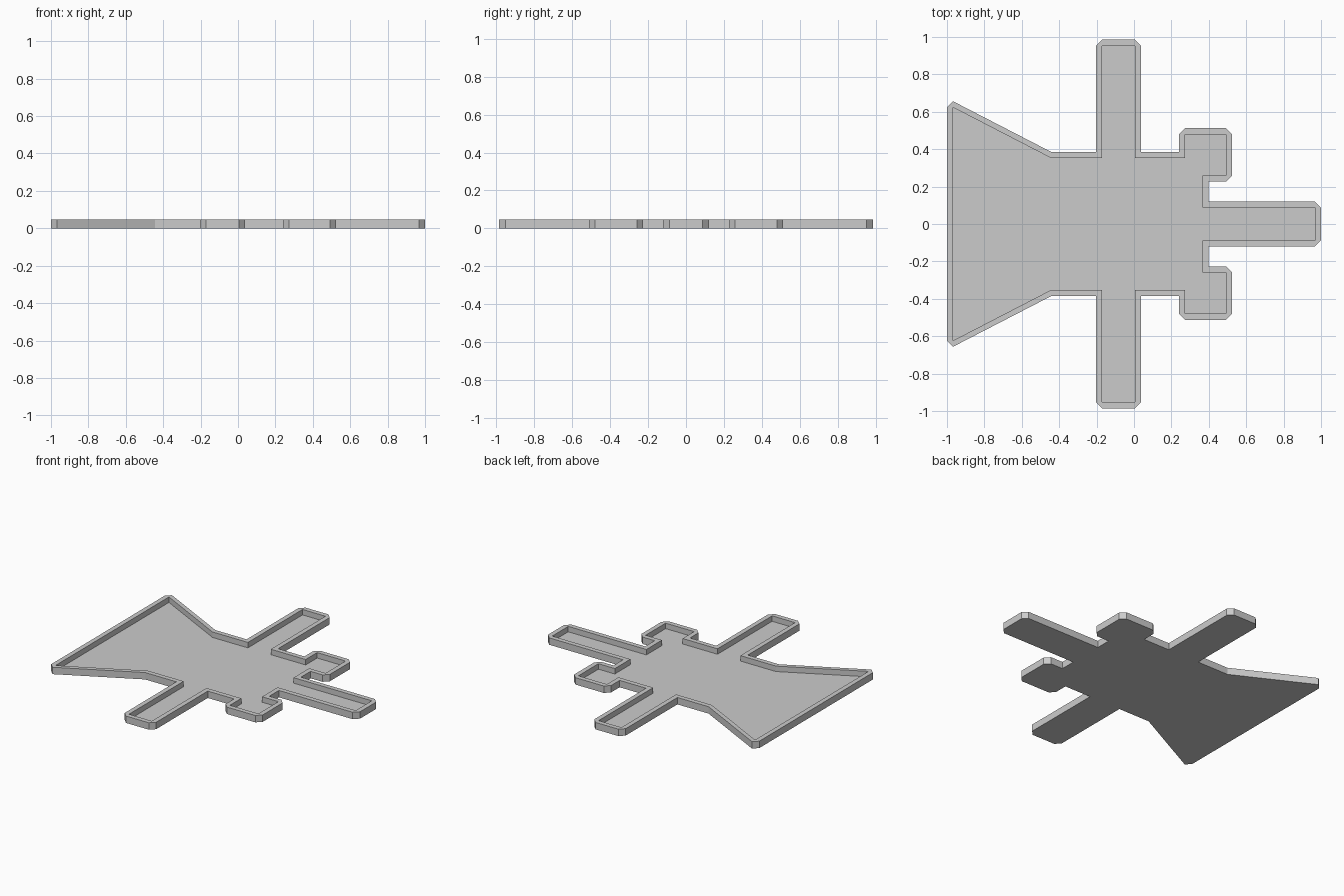
import bpy, bmesh

if "Cube" in bpy.data.objects:
    bpy.data.objects.remove(bpy.data.objects["Cube"])

WALL, TOP, FLOOR = 0.033, 0.048, 0.01
DIR = {"N": (0, 1), "S": (0, -1), "E": (1, 0), "W": (-1, 0)}

# Inner outline of the +y half, with the outward steps that give the outer corner(s):
# two words = chamfered outer corner, one word = plain outer corner
HALF = [
    (-0.967, 0.623, "W N"), (-0.444, 0.353, "N"), (-0.171, 0.353, "NW"),   # flared end
    (-0.171, 0.953, "W N"), (0.005, 0.953, "N E"), (0.005, 0.353, "NE"),   # side arm
    (0.273, 0.353, "NW"), (0.273, 0.479, "W N"), (0.492, 0.479, "N E"),    # small lug
    (0.492, 0.259, "E S"), (0.366, 0.259, "SE"),
    (0.366, 0.088, "NE"), (0.967, 0.088, "N E"),                           # front tongue
]


def corner(x, y, steps):
    outer = []
    for word in steps.split():
        outer.append((x + WALL * sum(DIR[c][0] for c in word),
                      y + WALL * sum(DIR[c][1] for c in word)))
    return (x, y), outer


def flip(c):
    (x, y), outer = c
    return (x, -y), [(ox, -oy) for ox, oy in reversed(outer)]


corners = [corner(*row) for row in HALF]
corners += [flip(c) for c in reversed(corners)]

bm = bmesh.new()
inner_top = [bm.verts.new((*i, TOP)) for i, _ in corners]
inner_low = [bm.verts.new((*i, FLOOR)) for i, _ in corners]
outer_top = [[bm.verts.new((*p, TOP)) for p in o] for _, o in corners]
outer_low = [[bm.verts.new((*p, 0)) for p in o] for _, o in corners]

# Rim and inner wall
n = len(corners)
for i in range(n):
    j = (i + 1) % n
    bm.faces.new((inner_top[i], inner_top[j], outer_top[j][0], outer_top[i][-1]))
    bm.faces.new((inner_top[i], inner_low[i], inner_low[j], inner_top[j]))
    if len(outer_top[i]) == 2:
        bm.faces.new((inner_top[i], outer_top[i][1], outer_top[i][0]))

# Outer wall, underside and tray floor
ring_top = [v for vs in outer_top for v in vs]
ring_low = [v for vs in outer_low for v in vs]
m = len(ring_top)
for i in range(m):
    j = (i + 1) % m
    bm.faces.new((ring_top[i], ring_top[j], ring_low[j], ring_low[i]))
bm.faces.new(ring_low)
bm.faces.new(inner_low)
bmesh.ops.recalc_face_normals(bm, faces=bm.faces)

mesh = bpy.data.meshes.new("shallow_tray")
bm.to_mesh(mesh)
bm.free()
bpy.context.collection.objects.link(bpy.data.objects.new("shallow_tray", mesh))
